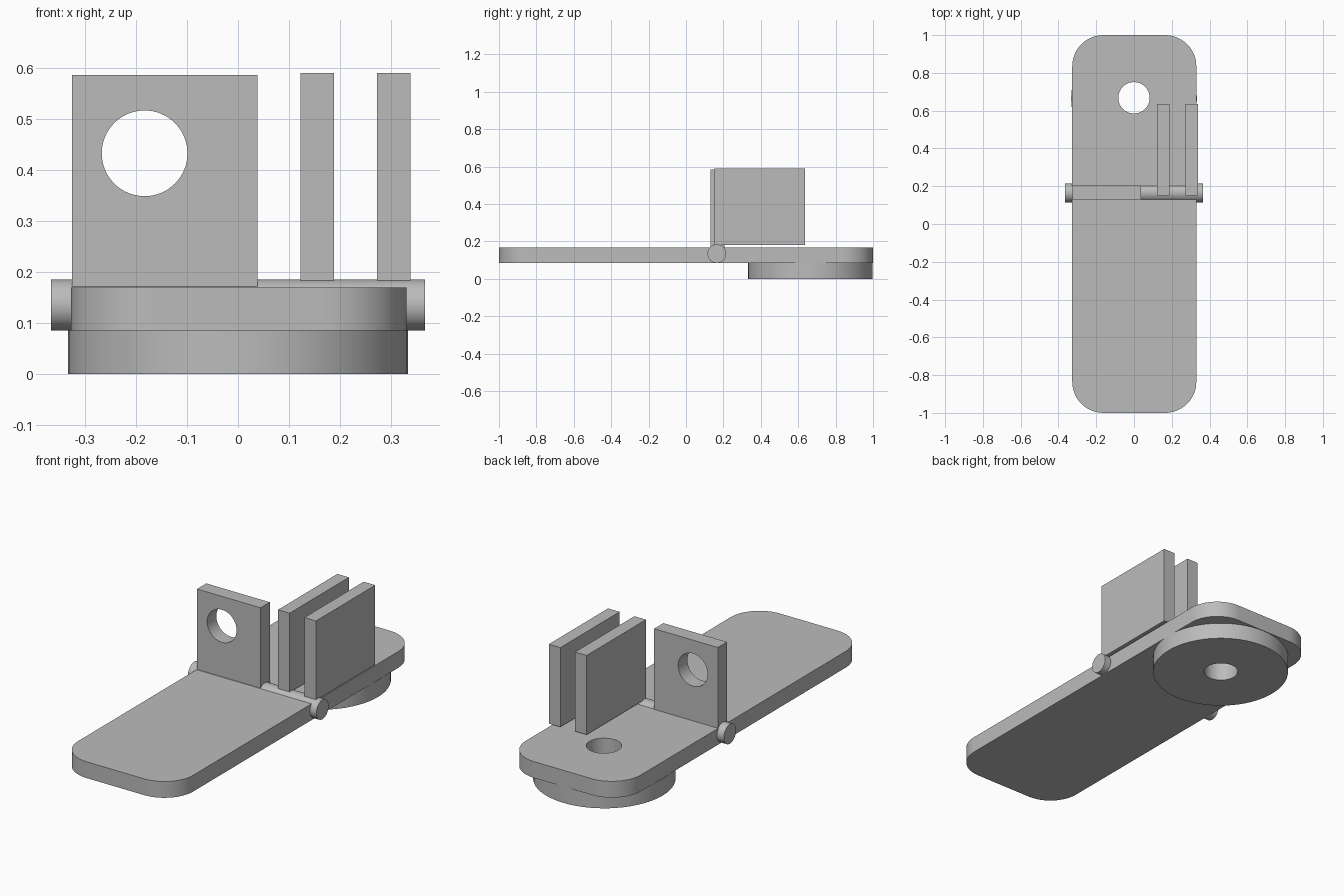
import bpy, bmesh, math
from mathutils import Matrix, Vector

if "Cube" in bpy.data.objects:
    bpy.data.objects.remove(bpy.data.objects["Cube"], do_unlink=True)

grey = bpy.data.materials.new("plain grey")
grey.use_nodes = True
grey.diffuse_color = (0.5, 0.5, 0.5, 1)
grey.node_tree.nodes["Principled BSDF"].inputs["Base Color"].default_value = (0.5, 0.5, 0.5, 1)


def finish(bm, name):
    mesh = bpy.data.meshes.new(name)
    bm.to_mesh(mesh)
    bm.free()
    mesh.materials.append(grey)
    obj = bpy.data.objects.new(name, mesh)
    bpy.context.collection.objects.link(obj)
    return obj


def box(name, low, high, corner=0):
    """Box between two corners, optionally with rounded upright edges."""
    low, high = Vector(low), Vector(high)
    bm = bmesh.new()
    bmesh.ops.create_cube(bm, size=1)
    bmesh.ops.scale(bm, vec=high - low, verts=bm.verts)
    bmesh.ops.translate(bm, vec=(low + high) / 2, verts=bm.verts)
    if corner:
        upright = [e for e in bm.edges
                   if abs(e.verts[0].co.z - e.verts[1].co.z) > 0.01]
        bmesh.ops.bevel(bm, geom=upright, offset=corner, segments=12,
                        profile=0.5, affect='EDGES')
    return finish(bm, name)


def cylinder(name, centre, radius, depth, axis='Z'):
    bm = bmesh.new()
    bmesh.ops.create_cone(bm, cap_ends=True, segments=64, radius1=radius,
                          radius2=radius, depth=depth)
    turn = {'X': Matrix.Rotation(math.pi / 2, 4, 'Y'),
            'Y': Matrix.Rotation(math.pi / 2, 4, 'X'),
            'Z': Matrix.Identity(4)}[axis]
    bmesh.ops.transform(bm, matrix=Matrix.Translation(centre) @ turn, verts=bm.verts)
    return finish(bm, name)


def drill(obj, centre, radius, axis):
    """Cut a round through-hole."""
    cutter = cylinder("hole_cutter", centre, radius, 0.5, axis)
    cutter.hide_render = True
    mod = obj.modifiers.new("hole", 'BOOLEAN')
    mod.operation = 'DIFFERENCE'
    mod.solver = 'EXACT'
    mod.object = cutter
    bpy.context.view_layer.objects.active = obj
    bpy.ops.object.modifier_apply(modifier=mod.name)
    bpy.data.objects.remove(cutter, do_unlink=True)


# Long rounded base plate and the round foot under its back end
base_plate = box("base_plate", (-0.327, -1, 0.085), (0.33, 1, 0.169), corner=0.165)
round_foot = cylinder("round_foot", (0, 0.665, 0.0425), 0.333, 0.085)
for part in (base_plate, round_foot):
    drill(part, (0, 0.668, 0.1), 0.083, 'Z')

# Hinge pin across the plate
hinge_pin = cylinder("hinge_pin", (0, 0.165, 0.135), 0.05, 0.732, 'X')

# Upright tab with a round hole
upright_tab = box("upright_tab", (-0.325, 0.13, 0.165), (0.038, 0.205, 0.585))
drill(upright_tab, (-0.183, 0.165, 0.432), 0.084, 'Y')

# Pair of parallel fins, just clear of the plate
for name, x in (("inner_fin", 0.155), ("outer_fin", 0.305)):
    box(name, (x - 0.033, 0.152, 0.18), (x + 0.033, 0.635, 0.589))

# Smooth the round walls, keep edges sharp
bpy.ops.object.select_all(action='DESELECT')
for part in (base_plate, round_foot, hinge_pin, upright_tab):
    part.select_set(True)
bpy.context.view_layer.objects.active = base_plate
bpy.ops.object.shade_smooth_by_angle(angle=math.radians(30))
